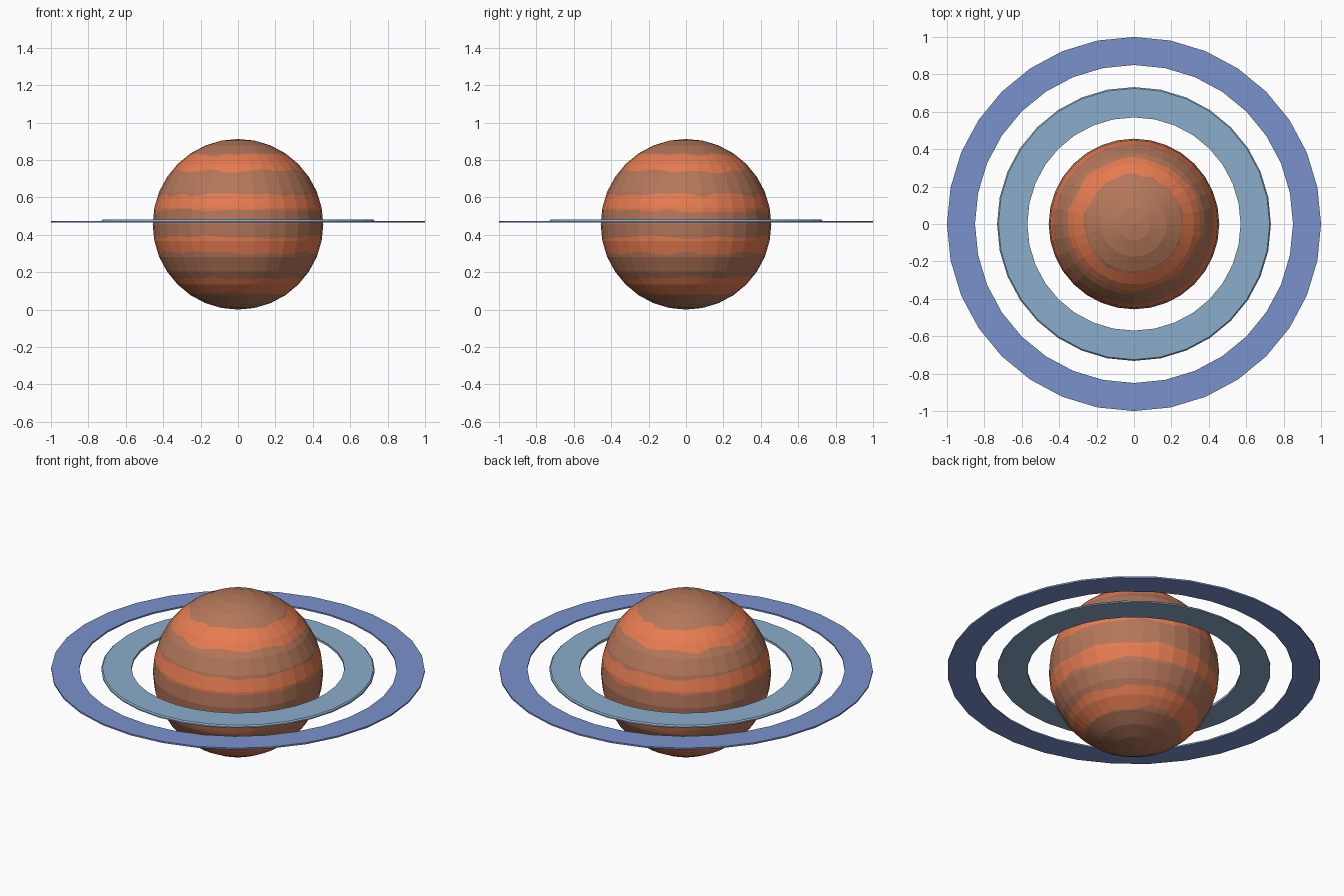
import bpy, bmesh, math, random

if "Cube" in bpy.data.objects:
    bpy.data.objects.remove(bpy.data.objects["Cube"])

random.seed(4)
SIDES = 32
R = 0.456


def material(name, srgb):
    lin = [((c / 255 + 0.055) / 1.055) ** 2.4 for c in srgb]
    m = bpy.data.materials.new(name)
    m.diffuse_color = (*lin, 1)
    m.use_nodes = True
    m.node_tree.nodes["Principled BSDF"].inputs["Base Color"].default_value = m.diffuse_color
    return m


def finish(name, bm, mats):
    bmesh.ops.recalc_face_normals(bm, faces=bm.faces[:])
    me = bpy.data.meshes.new(name)
    bm.to_mesh(me)
    bm.free()
    for m in mats:
        me.materials.append(m)
    ob = bpy.data.objects.new(name, me)
    bpy.context.collection.objects.link(ob)
    return ob


def polar(r, z, j):
    a = 2 * math.pi * j / SIDES
    return (r * math.cos(a), r * math.sin(a), z)


tan = material("dusty tan", (180, 119, 90))
orange = material("warm orange", (230, 124, 81))
blue = material("periwinkle blue", (122, 146, 205))
sky = material("pale sky blue", (139, 174, 203))

# Planet: faceted sphere, 16 latitude steps, with wavy stripe edges cut into it
lats = [(R * math.sin(math.pi * i / 16), -R * math.cos(math.pi * i / 16)) for i in range(17)]
stripe_edges = [-0.368, -0.288, -0.153, -0.068, 0.072, 0.157, 0.285, 0.372]


def radius_at(z):
    for (r0, z0), (r1, z1) in zip(lats, lats[1:]):
        if z <= z1:
            return r0 + (r1 - r0) * (z - z0) / (z1 - z0)
    return 0


levels = sorted([(z, None) for _, z in lats[1:-1]] + [(z, i) for i, z in enumerate(stripe_edges)],
                key=lambda t: t[0])
bm = bmesh.new()
rows = []
for k, (z, edge) in enumerate(levels):
    row = []
    for j in range(SIDES):
        zz = z
        if edge is not None:
            lo, hi = levels[k - 1][0], levels[k + 1][0]
            zz = min(max(z + random.uniform(-0.011, 0.011), lo + 0.002), hi - 0.002)
        row.append(bm.verts.new(polar(radius_at(zz), R + zz, j)))
    rows.append(row)
south = bm.verts.new((0, 0, 0))
north = bm.verts.new((0, 0, 2 * R))
for j in range(SIDES):
    n = (j + 1) % SIDES
    bm.faces.new((south, rows[0][n], rows[0][j]))
    bm.faces.new((north, rows[-1][j], rows[-1][n]))
for k in range(len(rows) - 1):
    middle = (levels[k][0] + levels[k + 1][0]) / 2
    striped = sum(middle > e for e in stripe_edges) % 2
    for j in range(SIDES):
        n = (j + 1) % SIDES
        f = bm.faces.new((rows[k][j], rows[k][n], rows[k + 1][n], rows[k + 1][j]))
        f.material_index = striped
finish("planet", bm, [tan, orange])


# Flat rings: a small cross-section turned around the planet
def ring(name, profile, mat):
    bm = bmesh.new()
    loops = [[bm.verts.new(polar(r, z, j)) for j in range(SIDES)] for r, z in profile]
    for a, b in zip(loops, loops[1:] + loops[:1]):
        for j in range(SIDES):
            n = (j + 1) % SIDES
            bm.faces.new((a[j], a[n], b[n], b[j]))
    finish(name, bm, [mat])


ring("outer_ring", [(0.85, 0.465), (1.0, 0.465), (1.0, 0.474), (0.85, 0.474)], blue)
ring("inner_ring", [(0.57, 0.467), (0.732, 0.467), (0.732, 0.474), (0.725, 0.481), (0.57, 0.481)], sky)
